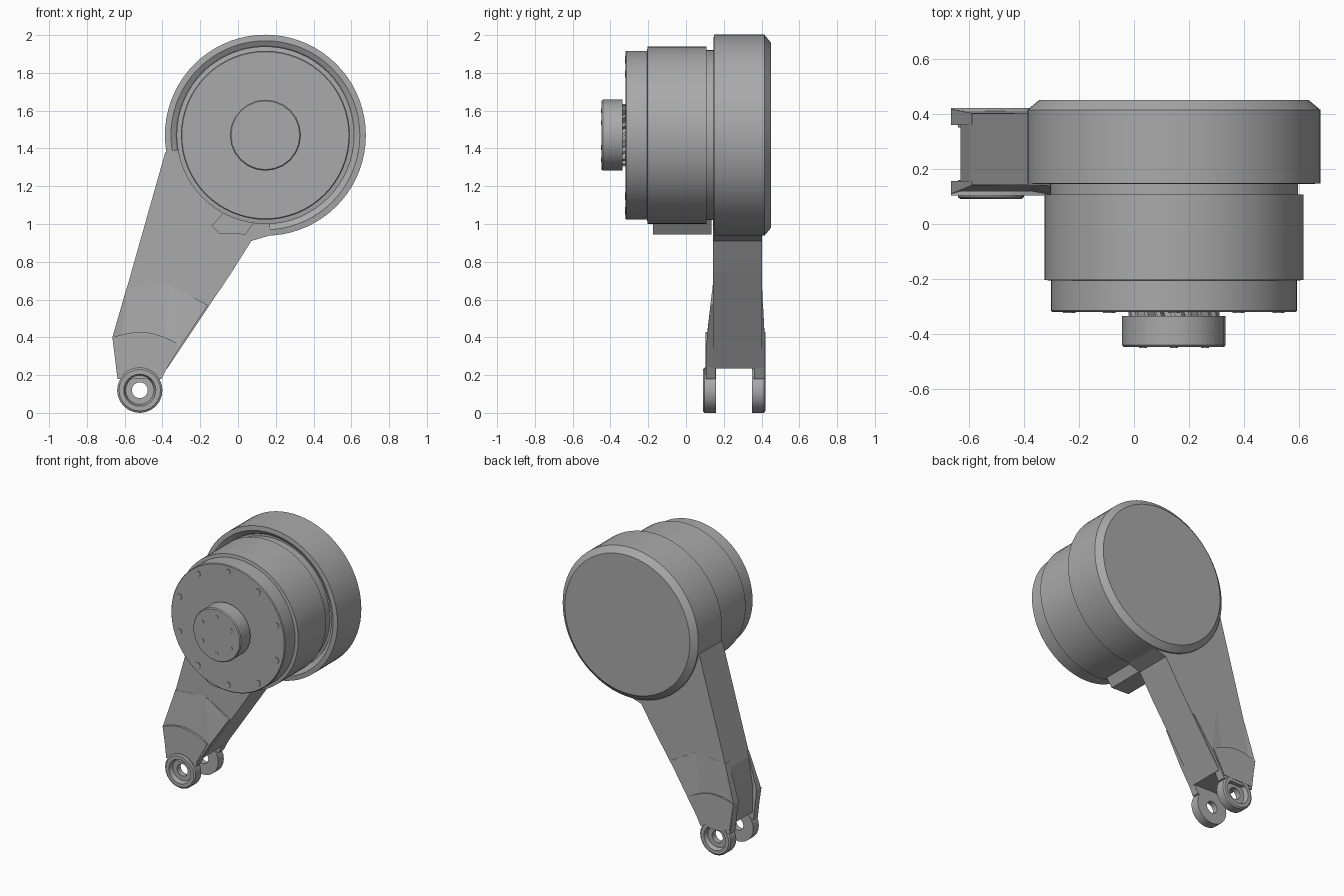
import bpy, bmesh
from math import sin, cos, pi, radians
from mathutils import Vector

if "Cube" in bpy.data.objects:
    bpy.data.objects.remove(bpy.data.objects["Cube"])

grey = bpy.data.materials.new("machined grey")
grey.use_nodes = True
COLOUR = (0.40, 0.40, 0.40, 1)
grey.diffuse_color = COLOUR
grey.node_tree.nodes["Principled BSDF"].inputs["Base Color"].default_value = COLOUR

AXIS = (0.145, 1.47)   # motor axis, x and z
PIN = (-0.52, 0.12)    # fork pin axis, x and z


def finish(name, bm, smooth=True):
    bmesh.ops.recalc_face_normals(bm, faces=bm.faces)
    mesh = bpy.data.meshes.new(name)
    bm.to_mesh(mesh)
    bm.free()
    mesh.materials.append(grey)
    ob = bpy.data.objects.new(name, mesh)
    bpy.context.collection.objects.link(ob)
    if smooth:
        bpy.ops.object.select_all(action='DESELECT')
        ob.select_set(True)
        bpy.context.view_layer.objects.active = ob
        bpy.ops.object.shade_smooth_by_angle(angle=radians(25))
    return ob


def lathe(name, centre, profile, sides=64, closed=False):
    """Turn (radius, y) points about an axis parallel to y."""
    bm = bmesh.new()
    verts = [bm.verts.new((centre[0] + r, y, centre[1])) for r, y in profile]
    pairs = list(zip(verts, verts[1:] + verts[:1]))
    edges = [bm.edges.new(p) for p in (pairs if closed else pairs[:-1])]
    bmesh.ops.spin(bm, geom=verts + edges, cent=(centre[0], 0, centre[1]),
                   axis=(0, 1, 0), angle=2 * pi, steps=sides)
    bmesh.ops.remove_doubles(bm, verts=bm.verts, dist=0.0005)
    return finish(name, bm)


def slab(name, outline, front, back):
    """Plate with an x,z outline; front and back give y from height."""
    bm = bmesh.new()
    a = [bm.verts.new((x, front(z), z)) for x, z in outline]
    b = [bm.verts.new((x, back(z), z)) for x, z in outline]
    bm.faces.new(a)
    bm.faces.new(b[::-1])
    n = len(a)
    for i in range(n):
        bm.faces.new((a[i], a[(i + 1) % n], b[(i + 1) % n], b[i]))
    bmesh.ops.triangulate(bm, faces=[f for f in bm.faces if len(f.verts) > 4])
    return finish(name, bm, False)


def ring_of_studs(name, radius, count, size, y, start, sides=6):
    bm = bmesh.new()
    for i in range(count):
        t = start + 2 * pi * i / count
        c = Vector((AXIS[0] + radius * cos(t), y, AXIS[1] + radius * sin(t)))
        face = bm.faces.new([bm.verts.new(c + Vector((size * cos(k * 2 * pi / sides), 0,
                            size * sin(k * 2 * pi / sides)))) for k in range(sides)])
        ext = bmesh.ops.extrude_face_region(bm, geom=[face])
        moved = [v for v in ext["geom"] if isinstance(v, bmesh.types.BMVert)]
        bmesh.ops.translate(bm, verts=moved, vec=(0, 0.008, 0))
    return finish(name, bm, False)


# Large round housing, chamfered at the back, with a stepped front lip
lathe("housing", AXIS, [(0, 0.18), (0.465, 0.18), (0.475, 0.16), (0.50, 0.145),
                        (0.532, 0.148), (0.532, 0.415), (0.49, 0.45), (0, 0.45)], 72)

# Motor body, narrow neck and front cap
lathe("motor_body", AXIS, [(0, 0.19), (0.45, 0.19), (0.45, 0.108), (0.47, 0.108),
                           (0.47, -0.203), (0.447, -0.206), (0.447, -0.315),
                           (0.442, -0.32), (0, -0.32)], 64)

# Output hub with a slatted neck behind it
lathe("hub_neck", AXIS, [(0, -0.31), (0.12, -0.31), (0.12, -0.35), (0, -0.35)], 32)
lathe("output_hub", AXIS, [(0, -0.335), (0.188, -0.335), (0.188, -0.44),
                           (0.182, -0.447), (0, -0.447)], 24)
ring_of_studs("cap_screws", 0.40, 10, 0.022, -0.324, pi / 2)
ring_of_studs("hub_screws", 0.13, 6, 0.014, -0.450, pi / 6)

# Slats between hub and cap
bm = bmesh.new()
for i in range(20):
    t = 2 * pi * i / 20
    p = [Vector((AXIS[0] + 0.165 * cos(t + d), y, AXIS[1] + 0.165 * sin(t + d)))
         for d, y in ((-0.05, -0.34), (0.05, -0.34), (0.1, -0.317), (0, -0.317))]
    outer = [bm.verts.new(v) for v in p]
    hub = Vector((AXIS[0], 0, AXIS[1]))
    inner = [bm.verts.new(v + Vector((hub.x - v.x, 0, hub.z - v.z)) * 0.3) for v in p]
    bm.faces.new(outer)
    for k in range(4):
        bm.faces.new((outer[k], outer[(k + 1) % 4], inner[(k + 1) % 4], inner[k]))
finish("hub_slats", bm, False)

# Cable block under the motor body
slab("cable_block", [(-0.14, 0.99), (-0.10, 0.95), (0.04, 0.945), (0.10, 1.03), (-0.06, 1.08)],
     lambda z: -0.175, lambda z: 0.135)

# Tapered arm, ending above the open fork
slab("arm", [(-0.385, 1.38), (-0.60, 0.62), (-0.63, 0.44), (-0.63, 0.235),
             (-0.375, 0.235), (-0.03, 0.75), (0.07, 0.91), (0.17, 0.94), (0.145, 1.47)],
     lambda z: 0.142, lambda z: 0.402)

# Fork cheeks flare out of the arm, and carry a ring at the pin
cheek = [(-0.59, 0.66), (-0.665, 0.40), (-0.638, 0.18), (-0.56, 0.18), (-0.48, 0.18),
         (-0.405, 0.18), (-0.375, 0.24), (-0.30, 0.36), (-0.16, 0.57), (-0.36, 0.68)]


def flare(z):
    return max(0, min(1, (0.68 - z) / 0.30))


slab("front_cheek", cheek, lambda z: 0.142 - 0.035 * flare(z), lambda z: 0.157)
slab("back_cheek", cheek, lambda z: 0.36, lambda z: 0.402 + 0.016 * flare(z))


def pin_ring(name, outer, inner):
    step = 0.015 if inner > outer else -0.015
    lathe(name, PIN, [(0.042, inner), (0.042, outer + 2 * step), (0.075, outer + 2 * step),
                      (0.085, outer), (0.11, outer), (0.12, outer + step / 2),
                      (0.12, inner)], 24, True)


pin_ring("front_pin_ring", 0.09, 0.16)
pin_ring("back_pin_ring", 0.42, 0.35)

# Raised curved edge across each cheek, above the pin
for side, y0, y1 in (("front", 0.104, 0.12), ("back", 0.40, 0.421)):
    arc = [(-0.665 + 0.35 * i / 8, 0.40 + 0.045 * sin(pi * i / 8) - 0.035 * i / 8)
           for i in range(9)]
    slab(side + "_cheek_pad", arc + [(-0.405, 0.2), (-0.635, 0.2)],
         lambda z: y0, lambda z: y1)
